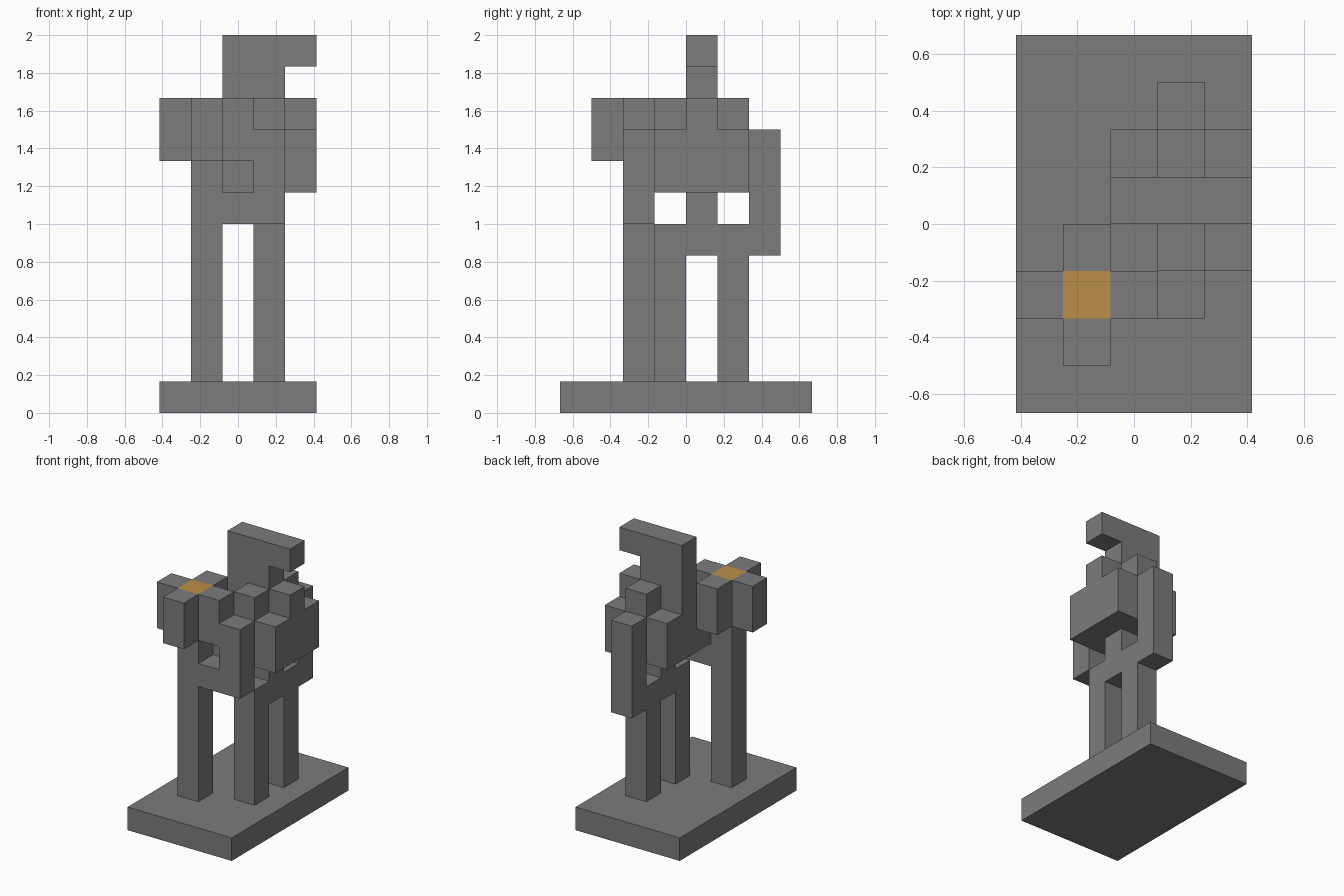
import bpy
import bmesh
from mathutils import Vector

cube = bpy.data.objects.get("Cube")
if cube:
    bpy.data.objects.remove(cube, do_unlink=True)

CELL = 1 / 6                        # size of one block
ORIGIN = Vector((2.5, 4, 0))        # block coordinates of the model's centre


def material(name, colour):
    mat = bpy.data.materials.new(name)
    mat.use_nodes = True
    mat.diffuse_color = (*colour, 1)
    mat.node_tree.nodes["Principled BSDF"].inputs["Base Color"].default_value = (*colour, 1)
    return mat


grey = material("stone grey", (0.2, 0.2, 0.2))
orange = material("ochre orange", (0.5, 0.27, 0.065))


def block(name, low, size, top=None):
    """Box of whole blocks; the upper face may take a second colour."""
    bm = bmesh.new()
    bmesh.ops.create_cube(bm, size=1)
    size = Vector(size)
    centre = Vector(low) + size / 2 - ORIGIN
    for v in bm.verts:
        v.co = (Vector(a * b for a, b in zip(v.co, size)) + centre) * CELL
    bm.normal_update()
    mesh = bpy.data.meshes.new(name)
    mesh.materials.append(grey)
    if top:
        mesh.materials.append(top)
        for face in bm.faces:
            face.material_index = int(face.normal.z > 0.5)
    bm.to_mesh(mesh)
    bm.free()
    obj = bpy.data.objects.new(name, mesh)
    bpy.context.collection.objects.link(obj)
    return obj


# Plinth
block("base", (0, 0, 0), (5, 8, 1))

# Tall post with its coloured cap, and the knobs around its top
block("front_post", (1, 2, 1), (1, 1, 9), orange)
for side, x, y in (("right", 0, 2), ("front", 1, 1), ("back", 1, 3), ("left", 2, 2)):
    block("post_knob_" + side, (x, y, 8), (1, 1, 2))

# Low beam and upright linking the post to the body
block("front_beam", (2, 2, 6), (1, 1, 1))
block("front_upright", (3, 2, 6), (1, 1, 3))

# Two legs, the rail over them, the neck and the rear upright
for name, y in (("middle_leg", 3), ("rear_leg", 5)):
    block(name, (3, y, 1), (1, 1, 4))
block("leg_rail", (3, 3, 5), (1, 3, 1))
block("waist", (3, 4, 6), (1, 1, 1))
block("rear_upright", (3, 6, 5), (1, 1, 4))

# Body with a raised block on three sides
block("body", (2, 3, 7), (3, 3, 2))
for side, x, y in (("front", 3, 3), ("left", 4, 4), ("back", 3, 5)):
    block("body_knob_" + side, (x, y, 9), (1, 1, 1))

# Head with the overhanging brow
block("head", (2, 4, 9), (2, 1, 3))
block("brow", (4, 4, 11), (1, 1, 1))
